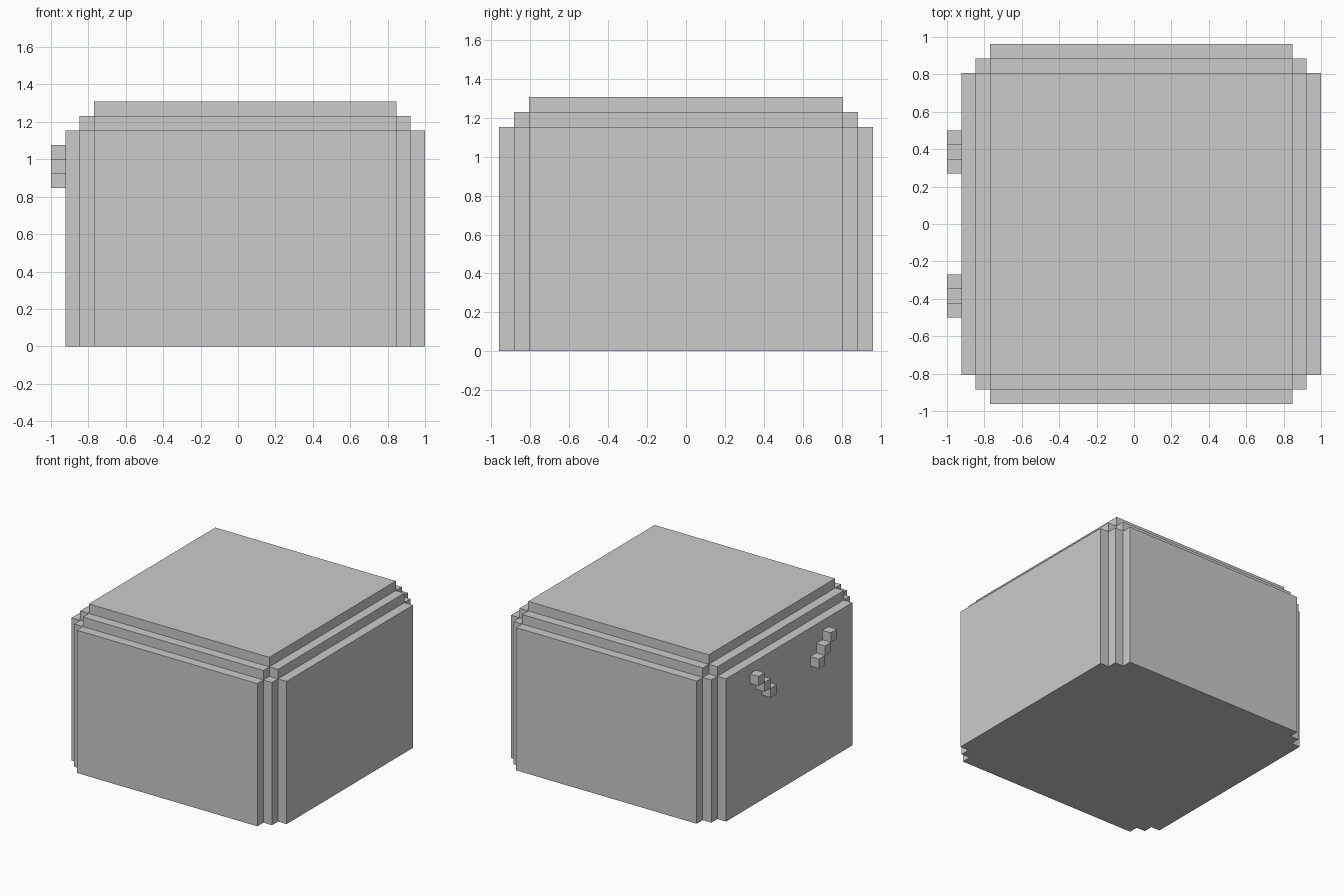
import bpy, bmesh, math
from mathutils import Vector

if "Cube" in bpy.data.objects:
    bpy.data.objects.remove(bpy.data.objects["Cube"])

U = 2 / 26  # edge length of one block


def finish(name, bm):
    bmesh.ops.remove_doubles(bm, verts=bm.verts, dist=1e-5)
    bmesh.ops.recalc_face_normals(bm, faces=bm.faces)
    mesh = bpy.data.meshes.new(name)
    bm.to_mesh(mesh)
    bm.free()
    obj = bpy.data.objects.new(name, mesh)
    bpy.context.collection.objects.link(obj)
    return obj


# Body: box with stepped corners, top edges and plan, as one closed shell
side = [0, 1, 2, 23, 24, 25]          # break lines across the width and depth
cuts = [[(s - 12) * U for s in side],
        [(s - 12.5) * U for s in side],
        [z * U for z in (0, 15, 16, 17)]]
inset = [[0, 1, 2, 1, 0], [0, 1, 2, 1, 0], [2, 1, 0]]


def filled(cell):
    if any(c < 0 or c >= len(n) for c, n in zip(cell, inset)):
        return False
    return sum(n[c] for c, n in zip(cell, inset)) >= 4


bm = bmesh.new()
cells = [(i, j, k) for i in range(5) for j in range(5) for k in range(3)]
for cell in filter(filled, cells):
    for axis in range(3):
        for step in (0, 1):
            neighbour = list(cell)
            neighbour[axis] += 2 * step - 1
            if filled(neighbour):
                continue
            # outer face of this cell
            b, c = (axis + 1) % 3, (axis + 2) % 3
            quad = []
            for db, dc in ((0, 0), (1, 0), (1, 1), (0, 1)):
                p = Vector()
                p[axis] = cuts[axis][cell[axis] + step]
                p[b] = cuts[b][cell[b] + db]
                p[c] = cuts[c][cell[c] + dc]
                quad.append(bm.verts.new(p))
            bm.faces.new(quad)
bmesh.ops.remove_doubles(bm, verts=bm.verts, dist=1e-5)
bmesh.ops.recalc_face_normals(bm, faces=bm.faces)
bmesh.ops.dissolve_limit(bm, angle_limit=math.radians(1),
                         verts=bm.verts, edges=bm.edges)
finish("body", bm)

# Slanted brows: three blocks each on the left side, rising outwards
for name, sign in (("brow_back", 1), ("brow_front", -1)):
    bm = bmesh.new()
    for n in range(3):
        cube = bmesh.ops.create_cube(bm, size=U)
        bmesh.ops.translate(bm, verts=cube["verts"],
                            vec=(-12.5 * U, sign * (4 + n) * U, (11.5 + n) * U))
    mesh = bpy.data.meshes.new(name)
    bm.to_mesh(mesh)
    bm.free()
    bpy.context.collection.objects.link(bpy.data.objects.new(name, mesh))
